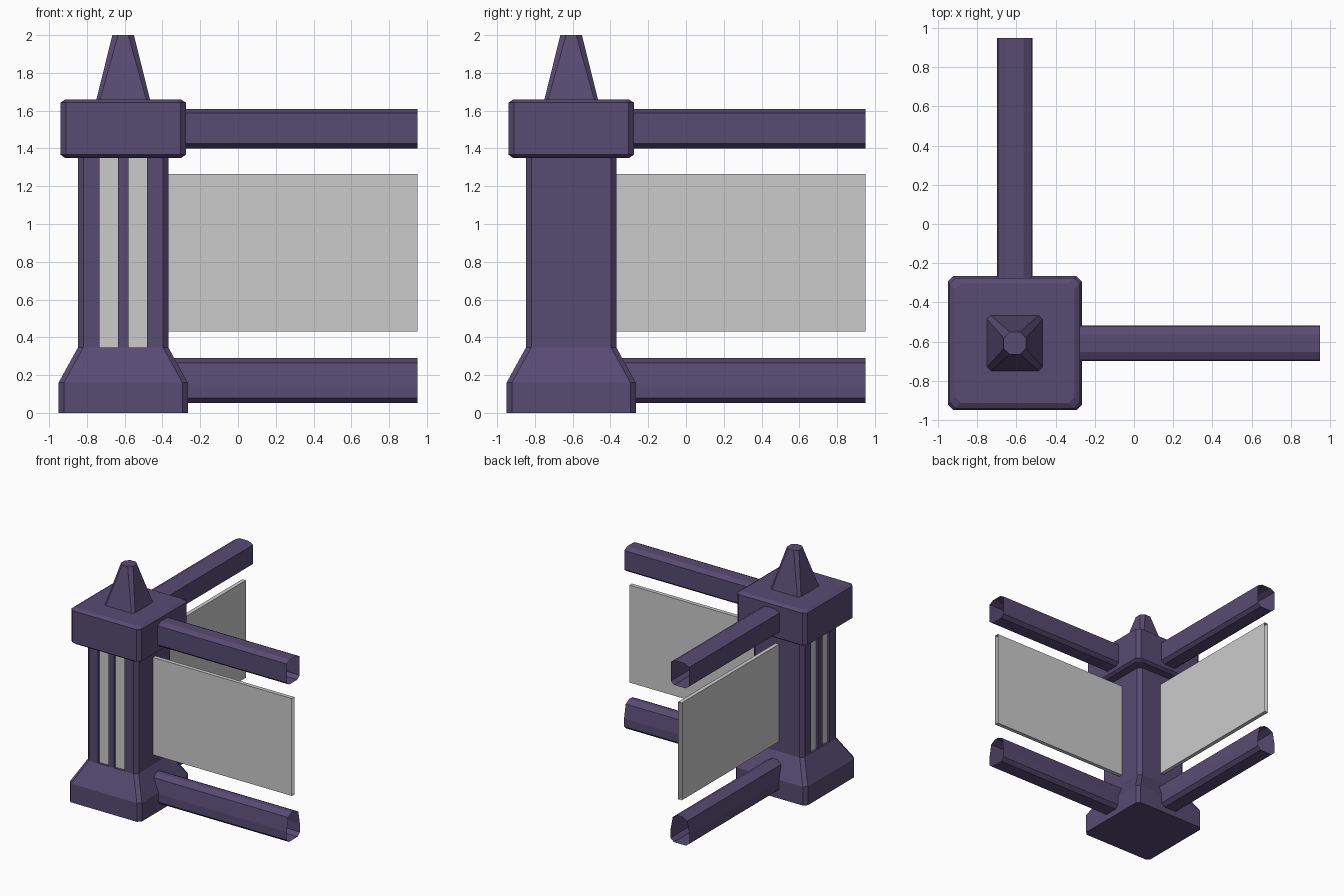
import bpy
from mathutils import Matrix

if "Cube" in bpy.data.objects:
    bpy.data.objects.remove(bpy.data.objects["Cube"])

C = -0.608      # post centre in x and y
END = 0.95      # far end of rails and panels
purple = bpy.data.materials.new("purple_paint")
purple.diffuse_color = (0.095, 0.07, 0.17, 1)
purple.use_nodes = True
purple.node_tree.nodes["Principled BSDF"].inputs["Base Color"].default_value = purple.diffuse_color


def loft(name, rings, caps=True, mat=purple):
    """Join equal-length rings of 3D points into one flat-shaded skin."""
    n = len(rings[0])
    verts = [p for r in rings for p in r]
    faces = [(k * n + i, k * n + (i + 1) % n, (k + 1) * n + (i + 1) % n, (k + 1) * n + i)
             for k in range(len(rings) - 1) for i in range(n)]
    if caps:
        faces += [tuple(reversed(range(n))), tuple(range(len(verts) - n, len(verts)))]
    me = bpy.data.meshes.new(name)
    me.from_pydata(verts, [], faces)
    ob = bpy.data.objects.new(name, me)
    bpy.context.collection.objects.link(ob)
    if mat:
        me.materials.append(mat)
    return ob


def square(z, h, c):
    """Square ring of half width h with corners cut by c."""
    a = h - c
    pts = [(-a, -h), (a, -h), (h, -a), (h, a), (a, h), (-a, h), (-h, a), (-h, -a)]
    return [(C + x, C + y, z) for x, y in pts]


def block(name, levels):
    return loft(name, [square(*l) for l in levels])


def swapped(ob, name):
    """Copy mirrored across the x = y diagonal."""
    me = ob.data.copy()
    me.transform(Matrix(((0, 1, 0, 0), (1, 0, 0, 0), (0, 0, 1, 0), (0, 0, 0, 1))))
    me.flip_normals()
    me.name = name
    bpy.context.collection.objects.link(bpy.data.objects.new(name, me))


# Post: base, cap and spike
block("post_base", [(0, .342, .028), (.16, .342, .028), (.345, .24, .028)])
block("post_cap", [(1.35, .308, .03), (1.368, .333, .03), (1.642, .333, .03), (1.66, .305, .03)])
block("post_spike", [(1.655, .143, .02), (2.0, .057, .03)])

# Shaft: chamfered square with two grooves on each outer face
H, D = .24, .04
grooves = [(-.125, -.028), (.028, .125)]
front = [(-.21, -H)]
for a, b in grooves:
    front += [(a, -H), (a, -H + D), (b, -H + D), (b, -H)]
front.append((.21, -H))
left = [(y, x) for x, y in reversed(front)]
outline = front + [(H, -.21), (H, .21), (.21, H), (-.21, H)]
outline += left
loft("post_shaft", [[(C + x, C + y, z) for x, y in outline] for z in (.335, 1.355)])

# Grey strips inside the grooves
for i, (a, b) in enumerate(grooves):
    ring = [(a, -H + .02), (b, -H + .02), (b, -H + D), (a, -H + D)]
    strip = loft(f"front_strip_{i}", [[(C + x, C + y, z) for x, y in ring]
                                      for z in (.325, 1.355)], mat=None)
    swapped(strip, f"left_strip_{i}")


def beam(part, half, x0, mat):
    """Open-ended tube along x, with a twin along y; half is (width, z) going up."""
    ring = half + [(-y, z) for y, z in reversed(half)]
    ob = loft("right_" + part, [[(x, C + y, z) for y, z in ring] for x in (x0, END)],
              caps=False, mat=mat)
    ob.data.flip_normals()
    swapped(ob, "back_" + part)


# Rails and infill panels
beam("upper_rail", [(.055, 1.40), (.087, 1.425), (.087, 1.588), (.045, 1.61)], -.30, purple)
beam("lower_rail", [(.058, .052), (.09, .08), (.09, .15), (.068, .265), (.02, .29)], -.345, purple)
beam("panel", [(.017, .43), (.017, 1.265)], C + H - .01, None)

# Consistent outward normals on the tubes and blocks
import bmesh
for ob in bpy.data.objects:
    bm = bmesh.new()
    bm.from_mesh(ob.data)
    bmesh.ops.recalc_face_normals(bm, faces=bm.faces)
    bm.to_mesh(ob.data)
    bm.free()
